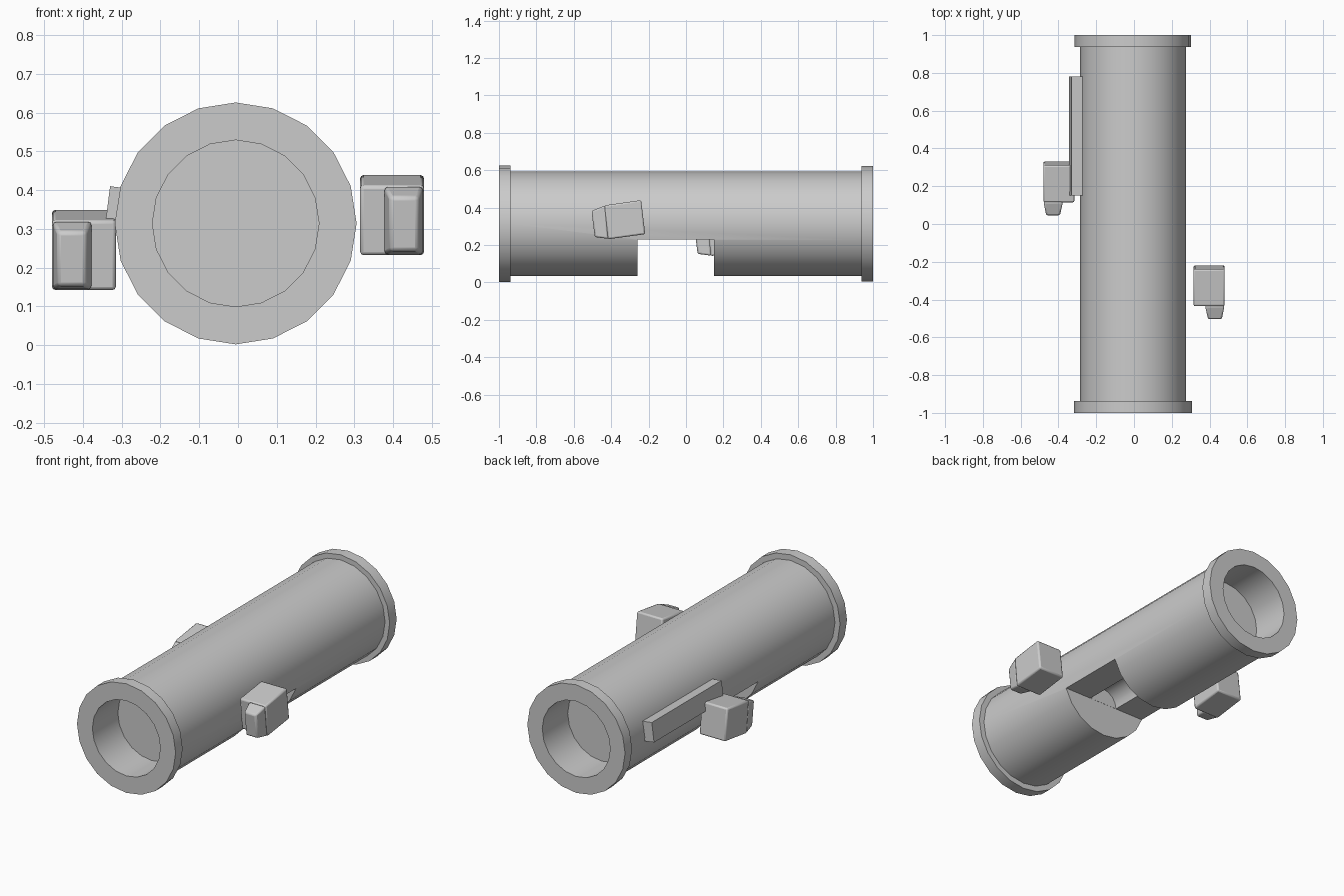
import bpy, bmesh, math
from mathutils import Vector

if "Cube" in bpy.data.objects:
    bpy.data.objects.remove(bpy.data.objects["Cube"])

CX, CZ = -0.006, 0.314  # tube axis


def make_object(name, bm):
    bmesh.ops.recalc_face_normals(bm, faces=bm.faces)
    mesh = bpy.data.meshes.new(name)
    bm.to_mesh(mesh)
    bm.free()
    obj = bpy.data.objects.new(name, mesh)
    bpy.context.collection.objects.link(obj)
    return obj


def lathe(name, profile, cx, cz, sides):
    """Spin (radius, y) points about a y-parallel axis."""
    bm = bmesh.new()
    rings = []
    for r, y in profile:
        ring = []
        for i in range(sides):
            a = math.tau * i / sides
            ring.append(bm.verts.new((cx + r * math.sin(a), y, cz + r * math.cos(a))))
        rings.append(ring)
    for a, b in zip(rings, rings[1:]):
        for i in range(sides):
            j = (i + 1) % sides
            bm.faces.new((a[i], a[j], b[j], b[i]))
    bm.faces.new(rings[0])
    bm.faces.new(rings[-1])
    return make_object(name, bm)


def add_block(bm, back, front):
    """Join two quads into a six-sided block."""
    a = [bm.verts.new(p) for p in back]
    b = [bm.verts.new(p) for p in front]
    bm.faces.new(a)
    bm.faces.new(b)
    for i in range(4):
        j = (i + 1) % 4
        bm.faces.new((a[i], a[j], b[j], b[i]))


def quad(x0, x1, low, high):
    """Quad spanning x0..x1 between two (y, z) points."""
    return [(x0, *low), (x1, *low), (x1, *high), (x0, *high)]


def smooth(obj):
    bpy.ops.object.select_all(action='DESELECT')
    obj.select_set(True)
    bpy.context.view_layer.objects.active = obj
    bpy.ops.object.shade_smooth_by_angle(angle=math.radians(30))


def cut(obj, cutter):
    mod = obj.modifiers.new("cut", 'BOOLEAN')
    mod.operation, mod.solver, mod.object = 'DIFFERENCE', 'EXACT', cutter
    bpy.context.view_layer.objects.active = obj
    bpy.ops.object.modifier_apply(modifier=mod.name)
    bpy.data.objects.remove(cutter)


# Flanged tube with a recessed disc in each end
tube = lathe("tube", [
    (0.215, -0.77), (0.215, -1), (0.312, -1), (0.312, -0.937), (0.28, -0.937),
    (0.28, 0.937), (0.309, 0.937), (0.309, 1), (0.215, 1), (0.215, 0.77)], CX, CZ, 20)

# Notch across the underside, with a shallow round channel in its ceiling
bm = bmesh.new()
add_block(bm, quad(-0.6, 0.6, (0.15, -0.2), (0.15, 0.23)),
          quad(-0.6, 0.6, (-0.26, -0.2), (-0.26, 0.23)))
cut(tube, make_object("notch_cutter", bm))
cut(tube, lathe("channel_cutter", [(0.09, -0.259), (0.09, 0.149)], 0.0, 0.23, 16))
smooth(tube)

# Side rail, leaning with the tube wall
bm = bmesh.new()
section = [(-0.344, 0.30), (-0.27, 0.29), (-0.27, 0.402), (-0.33, 0.41)]
add_block(bm, [(x, 0.78, z) for x, z in section], [(x, 0.15, z) for x, z in section])
make_object("side_rail", bm)

# Tilted side boxes with tapered noses; the left one is mirrored and shifted
for name, side, dy, dz in (("right_box", 1, 0, 0), ("left_box", -1, 0.55, -0.09)):
    bm = bmesh.new()
    add_block(bm, quad(0.315, 0.48, (-0.218, 0.258), (-0.24, 0.44)),
              quad(0.315, 0.48, (-0.418, 0.231), (-0.436, 0.412)))
    add_block(bm, quad(0.372, 0.479, (-0.39, 0.236), (-0.41, 0.413)),
              quad(0.372, 0.479, (-0.418, 0.232), (-0.436, 0.411)))
    add_block(bm, quad(0.376, 0.479, (-0.415, 0.233), (-0.434, 0.411)),
              quad(0.392, 0.465, (-0.488, 0.243), (-0.505, 0.382)))
    for v in bm.verts:
        v.co = Vector((side * v.co.x, v.co.y + dy, v.co.z + dz))
    box = make_object(name, bm)
    bevel = box.modifiers.new("rounded_edges", 'BEVEL')
    bevel.width, bevel.segments = 0.009, 2
    smooth(box)
